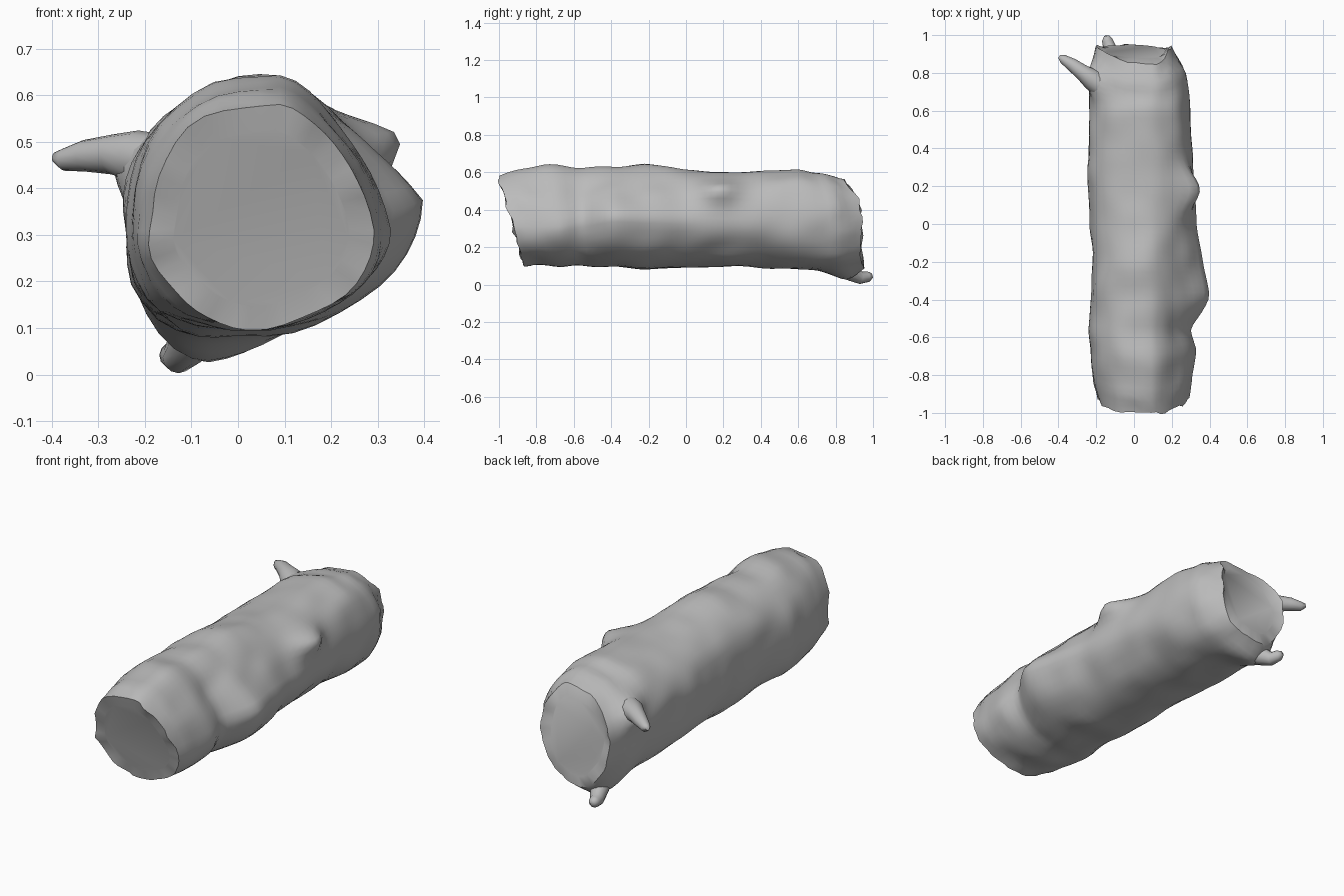
import bpy, bmesh, math
from mathutils import Vector, noise

if "Cube" in bpy.data.objects:
    bpy.data.objects.remove(bpy.data.objects["Cube"])

grey = bpy.data.materials.new("weathered_grey")
grey.use_nodes = True
colour = (0.5, 0.5, 0.5, 1)
grey.diffuse_color = colour
grey.node_tree.nodes["Principled BSDF"].inputs["Base Color"].default_value = colour

SEGS = 44
RINGS = 56

# Trunk sections: y, left, right, bottom, top, centre height,
# then roundness of the upper right and lower left quarters
SECTIONS = [
    (-1.0, -0.19, 0.295, 0.10, 0.585, 0.31, 1.5, 2.0),
    (-0.88, -0.215, 0.31, 0.10, 0.615, 0.31, 1.5, 2.2),
    (-0.70, -0.23, 0.335, 0.10, 0.645, 0.31, 1.4, 2.6),
    (-0.57, -0.24, 0.305, 0.10, 0.63, 0.34, 1.3, 3.0),
    (-0.38, -0.22, 0.40, 0.095, 0.63, 0.375, 1.15, 3.0),
    (-0.22, -0.215, 0.365, 0.075, 0.645, 0.37, 1.25, 3.0),
    (0.0, -0.23, 0.33, 0.09, 0.61, 0.36, 1.55, 3.0),
    (0.27, -0.245, 0.31, 0.10, 0.595, 0.35, 2.0, 3.0),
    (0.60, -0.235, 0.30, 0.08, 0.61, 0.34, 2.2, 3.2),
    (0.80, -0.235, 0.28, 0.075, 0.59, 0.33, 2.2, 3.4),
    (0.95, -0.20, 0.20, 0.10, 0.56, 0.33, 2.2, 2.4),
]

# Swellings: centre, push, spread along y and across
SWELLINGS = [
    (Vector((0.26, 0.18, 0.51)), Vector((0.085, 0, 0.012)), 0.10, 0.08),   # broken knot
    (Vector((-0.21, 0.76, 0.465)), Vector((-0.055, 0.03, 0)), 0.07, 0.08),  # side branch root
    (Vector((-0.07, 0.85, 0.09)), Vector((-0.01, 0.03, -0.055)), 0.10, 0.12),  # lower branch root
]


def section_at(y):
    for a, b in zip(SECTIONS, SECTIONS[1:]):
        if y <= b[0]:
            f = (y - a[0]) / (b[0] - a[0])
            f = 0.5 * f + 0.5 * f * f * (3 - 2 * f)
            return [p + (q - p) * f for p, q in zip(a[1:], b[1:])]
    return SECTIONS[-1][1:]


def trunk_point(y, angle):
    left, right, bottom, top, cz, upper_right, lower_left = section_at(y)
    c, s = math.cos(angle), math.sin(angle)
    # The crest leans right of the lowest line
    cx = 0.055 + 0.035 * s
    # Each quarter is a superellipse of its own roundness
    if s >= 0:
        power = upper_right if c >= 0 else 2.35
    else:
        power = 1.9 if c >= 0 else lower_left
    w = right - cx if c >= 0 else cx - left
    h = top - cz if s >= 0 else cz - bottom
    r = (abs(c) ** power + abs(s) ** power) ** (-1 / power)
    p = Vector((cx + w * c * r, y, cz + h * s * r))
    # Uneven bark
    p += Vector((c, 0, s)) * 0.012 * noise.noise(Vector((p.x * 8, y * 6, p.z * 8)))
    for centre, push, along, across in SWELLINGS:
        d = p - centre
        p += push * math.exp(-(d.y / along) ** 2 - (d.x ** 2 + d.z ** 2) / across ** 2)
    # Slanted front cut and rounded back cut with ragged rims
    front = min(1, max(0, (-0.5 - y) / 0.5))
    back = min(1, max(0, (y - 0.6) / 0.35))
    rough = 0.02 * noise.noise(p * 16)
    p.y += front * (0.29 * (0.57 - p.z) + rough)
    p.y += back * (-2.4 * max(0, p.z - 0.36) ** 2 - 0.01 + rough)
    return p


def finish(name, bm, angle):
    bmesh.ops.recalc_face_normals(bm, faces=bm.faces)
    mesh = bpy.data.meshes.new(name)
    bm.to_mesh(mesh)
    bm.free()
    mesh.materials.append(grey)
    obj = bpy.data.objects.new(name, mesh)
    bpy.context.collection.objects.link(obj)
    bpy.ops.object.select_all(action="DESELECT")
    obj.select_set(True)
    bpy.context.view_layer.objects.active = obj
    bpy.ops.object.shade_smooth_by_angle(angle=math.radians(angle))


def bridge(bm, a, b):
    for i in range(len(a)):
        j = (i + 1) % len(a)
        bm.faces.new((a[i], a[j], b[j], b[i]))


def cap(bm, ring, slope, depth):
    # Cut end: the rim falls to a flat, tilted inner face
    centre = sum((v.co for v in ring), Vector()) / len(ring)
    inner = []
    for v in ring:
        p = v.co.lerp(centre, 0.22)
        p.y = centre.y + depth + slope * (p.z - centre.z)
        inner.append(bm.verts.new(p))
    bridge(bm, ring, inner)
    bm.faces.new(inner)


# Trunk
bm = bmesh.new()
rings = []
for k in range(RINGS):
    y = -1 + 1.95 * k / (RINGS - 1)
    rings.append([bm.verts.new(trunk_point(y, math.tau * i / SEGS)) for i in range(SEGS)])
for a, b in zip(rings, rings[1:]):
    bridge(bm, a, b)
cap(bm, rings[0], -0.29, 0.004)
cap(bm, rings[-1], -0.2, -0.005)
finish("trunk", bm, 45)


def branch(name, path):
    # Tapered stub through points given with a radius
    bm = bmesh.new()
    pts = [Vector(p[:3]) for p in path]
    rings = []
    for k, p in enumerate(pts):
        d = pts[min(k + 1, len(pts) - 1)] - pts[max(k - 1, 0)]
        turn = d.to_track_quat("Z", "Y")
        ring = []
        for i in range(12):
            t = math.tau * i / 12
            ring.append(bm.verts.new(p + turn @ Vector((math.cos(t), math.sin(t), 0)) * path[k][3]))
        rings.append(ring)
    for a, b in zip(rings, rings[1:]):
        bridge(bm, a, b)
    bm.faces.new(rings[0])
    bm.faces.new(rings[-1])
    finish(name, bm, 60)


branch("side_branch", [
    (-0.12, 0.69, 0.45, 0.06), (-0.22, 0.765, 0.467, 0.058), (-0.27, 0.80, 0.473, 0.043),
    (-0.33, 0.845, 0.47, 0.034), (-0.375, 0.873, 0.462, 0.024), (-0.394, 0.885, 0.468, 0.011)])
branch("lower_branch", [
    (-0.05, 0.74, 0.16, 0.06), (-0.085, 0.84, 0.095, 0.06), (-0.11, 0.89, 0.06, 0.045),
    (-0.13, 0.935, 0.036, 0.034), (-0.142, 0.975, 0.042, 0.028), (-0.146, 0.995, 0.047, 0.014)])
